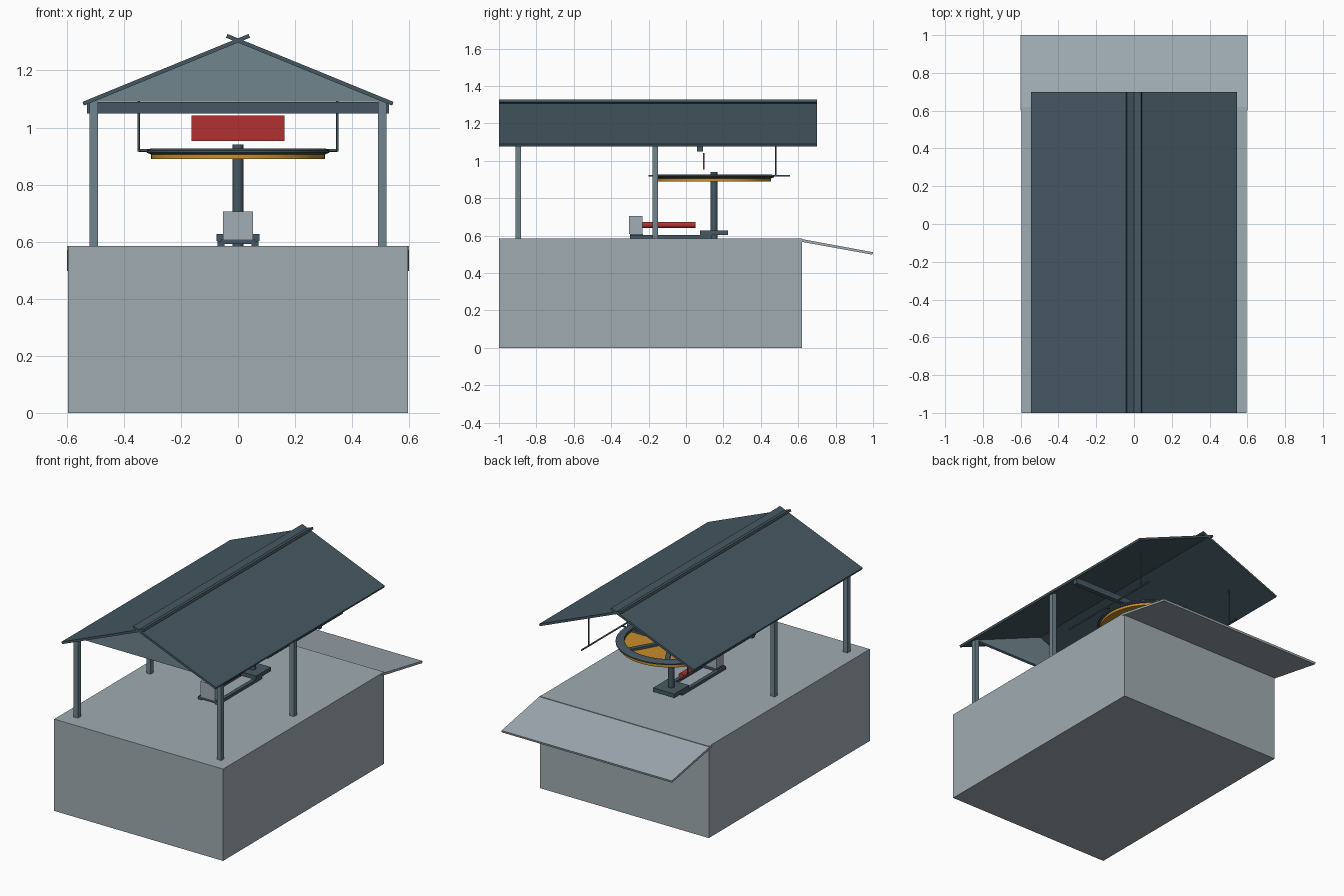
import bpy, bmesh, math
from mathutils import Vector

if "Cube" in bpy.data.objects:
    bpy.data.objects.remove(bpy.data.objects["Cube"])


def material(name, rgb):
    m = bpy.data.materials.new(name)
    m.use_nodes = True
    m.diffuse_color = (*rgb, 1)
    m.node_tree.nodes["Principled BSDF"].inputs["Base Color"].default_value = (*rgb, 1)
    return m


CONCRETE = material("concrete grey", (0.35, 0.41, 0.44))
STEEL = material("light steel", (0.36, 0.42, 0.46))
SLATE = material("slate blue", (0.061, 0.098, 0.122))
POST = material("post blue", (0.16, 0.235, 0.27))
RED = material("signal red", (0.45, 0.03, 0.03))
ORANGE = material("amber", (0.58, 0.27, 0.025))


def finish(name, bm, mat, smooth=False):
    bmesh.ops.recalc_face_normals(bm, faces=bm.faces)
    me = bpy.data.meshes.new(name)
    bm.to_mesh(me)
    bm.free()
    me.materials.append(mat)
    ob = bpy.data.objects.new(name, me)
    bpy.context.collection.objects.link(ob)
    if smooth:
        bpy.ops.object.select_all(action="DESELECT")
        ob.select_set(True)
        bpy.context.view_layer.objects.active = ob
        bpy.ops.object.shade_smooth_by_angle(angle=math.radians(35))
    return ob


def box(name, x, y, z, mat):
    """Box from (low, high) ranges."""
    bm = bmesh.new()
    bmesh.ops.create_cube(bm, size=1)
    for v in bm.verts:
        v.co = Vector([(r[0] + r[1]) / 2 + c * (r[1] - r[0]) for r, c in zip((x, y, z), v.co)])
    return finish(name, bm, mat)


def prism(name, profile, axis, low, high, mat):
    """Extrude a 2D profile along x or y."""
    bm = bmesh.new()
    place = (lambda a, b: (low, a, b)) if axis == "x" else (lambda a, b: (a, low, b))
    face = bm.faces.new([bm.verts.new(place(a, b)) for a, b in profile])
    out = bmesh.ops.extrude_face_region(bm, geom=[face])
    move = Vector((high - low, 0, 0)) if axis == "x" else Vector((0, high - low, 0))
    bmesh.ops.translate(bm, vec=move, verts=[g for g in out["geom"] if isinstance(g, bmesh.types.BMVert)])
    return finish(name, bm, mat)


def lathe(name, profile, centre, mat, steps=64):
    """Spin a closed (radius, z) profile around a vertical axis."""
    bm = bmesh.new()
    verts = [bm.verts.new((r, 0, z)) for r, z in profile]
    edges = [bm.edges.new((verts[i - 1], verts[i])) for i in range(len(verts))]
    bmesh.ops.spin(bm, geom=verts + edges, cent=(0, 0, 0), axis=(0, 0, 1), angle=math.tau, steps=steps)
    bmesh.ops.remove_doubles(bm, verts=bm.verts, dist=0.0001)
    bmesh.ops.translate(bm, vec=centre, verts=bm.verts)
    return finish(name, bm, mat, True)


def rod(name, start, end, radius, mat, sides=12):
    a, b = Vector(start), Vector(end)
    bm = bmesh.new()
    bmesh.ops.create_cone(bm, cap_ends=True, segments=sides, radius1=radius, radius2=radius, depth=(b - a).length)
    bm.transform((b - a).to_track_quat("Z", "Y").to_matrix().to_4x4())
    bmesh.ops.translate(bm, vec=(a + b) / 2, verts=bm.verts)
    return finish(name, bm, mat, True)


FLOOR = 0.585
HUB_Y = 0.15

# Platform and exit ramp
box("platform", (-0.595, 0.595), (-1, 0.62), (0, FLOOR), CONCRETE)
prism("exit_ramp", [(0.6, 0.585), (1, 0.511), (0.997, 0.498), (0.6, 0.57)], "x", -0.6, 0.6, STEEL)

# Roof panels cross each other at the ridge
for side, label in ((1, "left"), (-1, "right")):
    panel = [(0.545, 1.09), (-0.037, 1.328), (-0.042, 1.315), (0.54, 1.077)]
    prism(label + "_roof_panel", [(side * x, z) for x, z in panel], "y", -1, 0.7, SLATE)
    # Posts under each eave
    for y, end in ((-0.897, "front"), (-0.165, "middle")):
        box(f"{label}_{end}_post", (side * 0.505 - 0.015, side * 0.505 + 0.015),
            (y - 0.015, y + 0.015), (FLOOR, 1.095), POST)
    # Guide rail and its hanger
    rod(label + "_guide_rail", (side * 0.348, -0.2, 0.92), (side * 0.348, 0.555, 0.92), 0.005, SLATE)
    rod(label + "_rail_hanger", (side * 0.348, 0.48, 0.92), (side * 0.348, 0.48, 1.16), 0.004, SLATE)
    # Floor runner of the drive
    box(label + "_runner", (side * 0.06 - 0.012, side * 0.06 + 0.012), (-0.3, 0.14), (FLOOR, 0.603), SLATE)

prism("front_gable", [(-0.525, 1.092), (0.525, 1.092), (0, 1.302)], "y", -0.907, -0.887, POST)
box("cross_beam", (-0.53, 0.53), (0.06, 0.09), (1.05, 1.09), SLATE)
box("hanging_sign", (-0.163, 0.163), (0.09, 0.098), (0.953, 1.042), RED)

# Drive wheel: amber disc, dark rim and spokes
hub = (0, HUB_Y, 0)
lathe("wheel_disc", [(0.015, 0.89), (0.305, 0.89), (0.305, 0.908), (0.015, 0.908)], hub, ORANGE)
lathe("wheel_rim", [(0.27, 0.906), (0.305, 0.906), (0.32, 0.912), (0.32, 0.92), (0.305, 0.927), (0.27, 0.927)],
      hub, SLATE)
for i in range(3):
    spoke = box(f"wheel_spoke_{i + 1}", (-0.28, 0.28), (-0.014, 0.014), (0.906, 0.922), SLATE)
    spoke.location.y = HUB_Y
    spoke.rotation_euler.z = i * math.pi / 3
rod("wheel_cross_bar", (-0.348, HUB_Y, 0.92), (0.348, HUB_Y, 0.92), 0.005, SLATE)

# Mast and drive
rod("mast", (0, HUB_Y, FLOOR), (0, HUB_Y, 0.94), 0.019, SLATE, 24)
box("mast_base", (-0.075, 0.075), (0.075, 0.225), (0.602, 0.627), SLATE)
box("motor_bed", (-0.06, 0.06), (-0.3, -0.23), (0.592, 0.608), SLATE)
box("motor_housing", (-0.052, 0.052), (-0.305, -0.232), (0.608, 0.706), STEEL)
rod("drive_shaft", (0, -0.232, 0.657), (0, 0.05, 0.657), 0.017, RED, 24)
